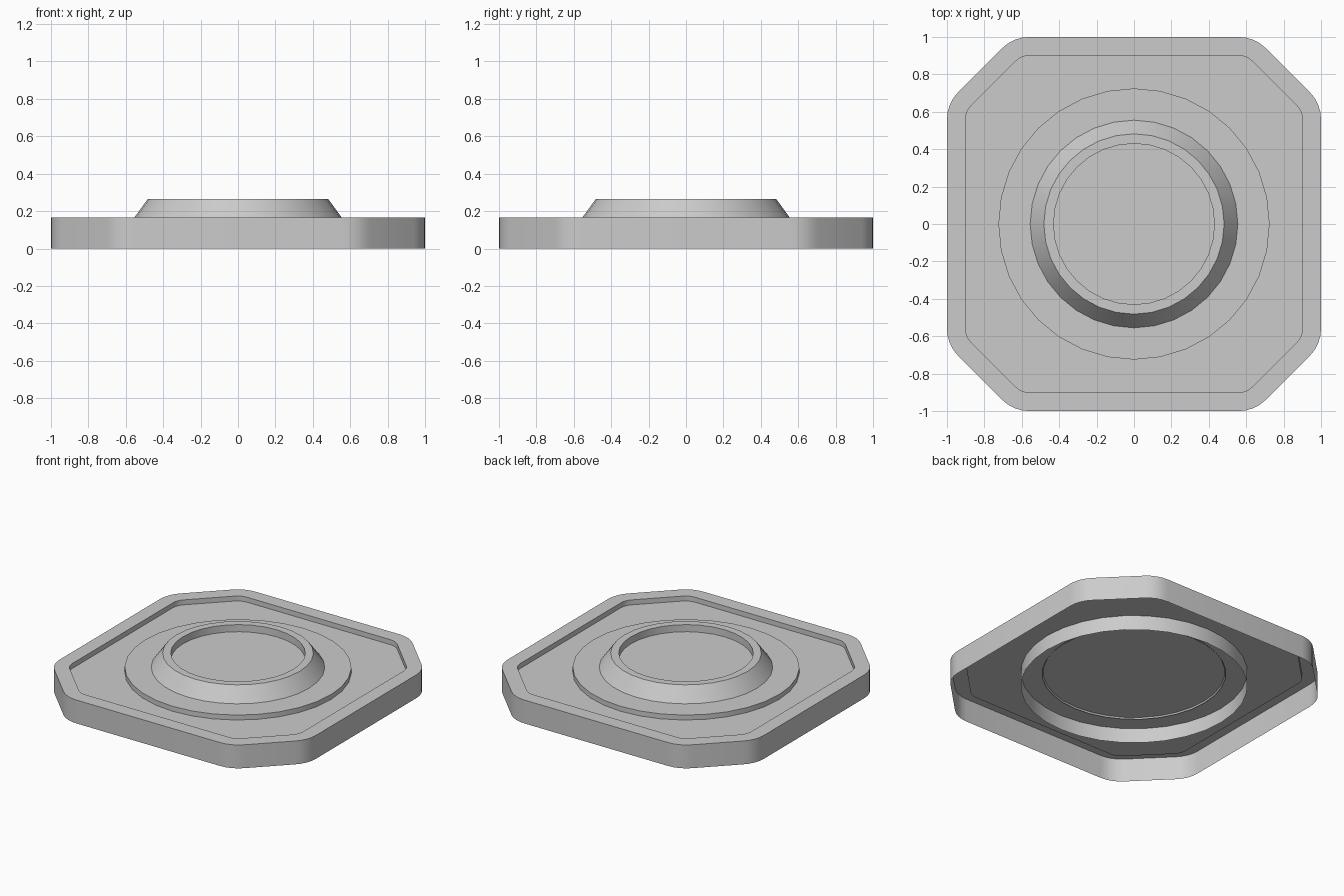
import bpy, bmesh, math

if "Cube" in bpy.data.objects:
    bpy.data.objects.remove(bpy.data.objects["Cube"])


def circle(r, z, n=32):
    return [(r * math.cos(2 * math.pi * i / n), r * math.sin(2 * math.pi * i / n), z)
            for i in range(n)]


def octagon(inset, z, steps=5):
    """Square with cut, rounded corners, inset evenly from the outer edge."""
    k = math.tan(math.pi / 8)
    h = 1 - inset                          # half width
    c = 0.645 - inset * k                  # where each cut starts
    rad = 0.205 - inset                    # corner rounding
    d = c - rad * k                        # arc centre along the side
    pts = []
    for q in range(4):
        a = q * math.pi / 2
        for cx, cy, start in ((h - rad, d, 0), (d, h - rad, math.pi / 4)):
            for i in range(steps):
                t = start + math.pi / 4 * i / (steps - 1)
                x, y = cx + rad * math.cos(t), cy + rad * math.sin(t)
                pts.append((x * math.cos(a) - y * math.sin(a),
                            x * math.sin(a) + y * math.cos(a), z))
    return pts


def shell(name, loops):
    """Join successive loops with quads and cap the last; the base stays open."""
    bm = bmesh.new()
    rings = [[bm.verts.new(p) for p in loop] for loop in loops]
    for a, b in zip(rings, rings[1:]):
        n = len(a)
        for i in range(n):
            j = (i + 1) % n
            bm.faces.new((a[i], a[j], b[j], b[i]))
    bm.faces.new(rings[-1])
    mesh = bpy.data.meshes.new(name)
    bm.to_mesh(mesh)
    bm.free()
    ob = bpy.data.objects.new(name, mesh)
    bpy.context.collection.objects.link(ob)
    bpy.ops.object.select_all(action='DESELECT')
    ob.select_set(True)
    bpy.context.view_layer.objects.active = ob
    bpy.ops.object.shade_smooth_by_angle(angle=math.radians(30))
    return ob


# Base plate: outer wall, flat rim, recessed floor
shell("base_plate", [octagon(0, 0), octagon(0, 0.165),
                     octagon(0.1, 0.165), octagon(0.1, 0.13)])

# Round step, passing down through the floor
shell("round_step", [circle(0.725, 0.026), circle(0.725, 0.165)])

# Tapered collar with a lip and a sunken top
shell("tapered_collar", [circle(0.588, 0.12), circle(0.482, 0.265),
                         circle(0.43, 0.265), circle(0.43, 0.215)])
